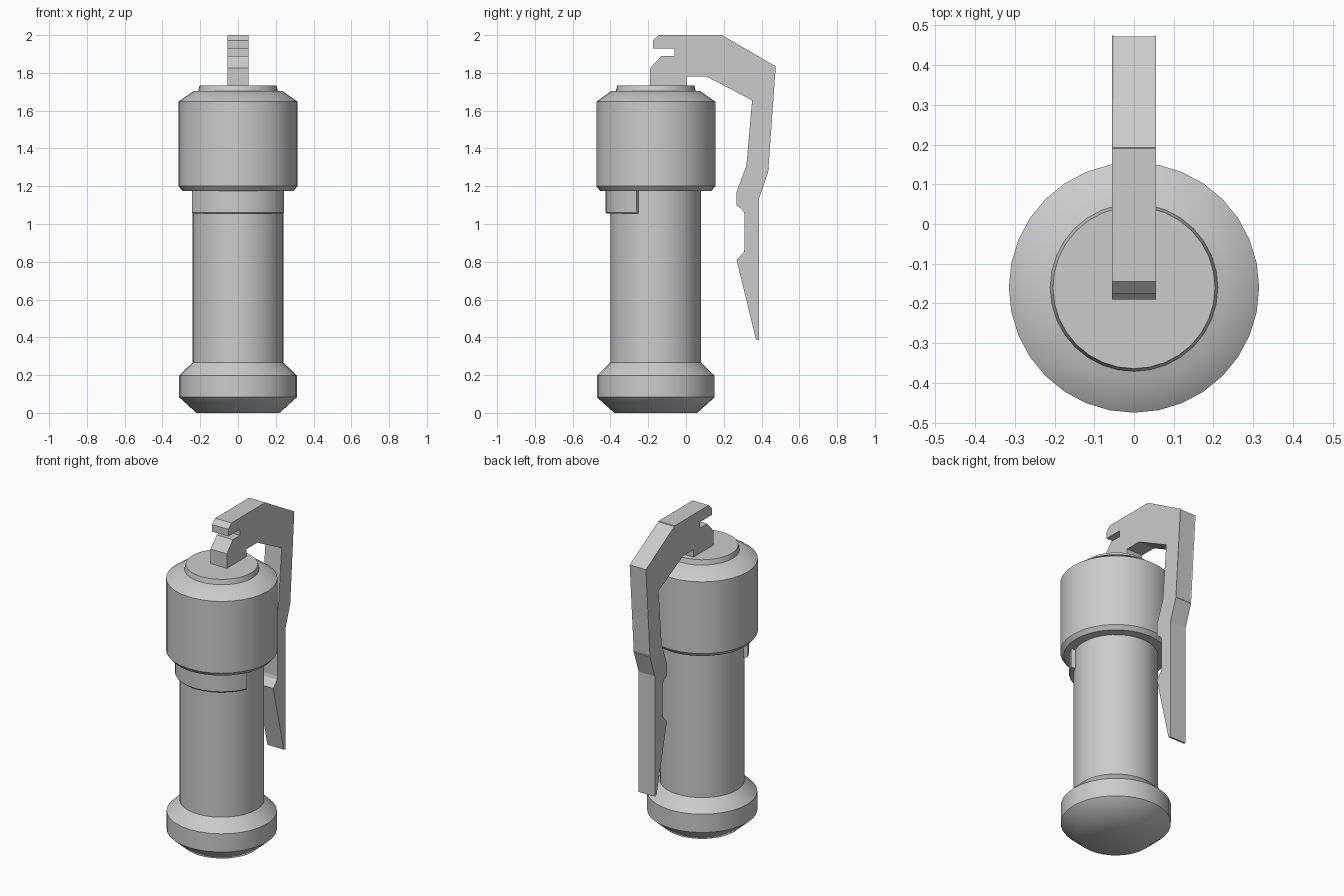
import bpy, bmesh, math

if "Cube" in bpy.data.objects:
    bpy.data.objects.remove(bpy.data.objects["Cube"])

AXIS_Y = -0.16   # body axis
SEG = 32
STEP = 2 * math.pi / SEG


def finish(bm, name, angle=None):
    bmesh.ops.recalc_face_normals(bm, faces=bm.faces[:])
    me = bpy.data.meshes.new(name)
    bm.to_mesh(me)
    bm.free()
    ob = bpy.data.objects.new(name, me)
    bpy.context.collection.objects.link(ob)
    if angle:
        bpy.ops.object.select_all(action='DESELECT')
        ob.select_set(True)
        bpy.context.view_layer.objects.active = ob
        bpy.ops.object.shade_smooth_by_angle(angle=math.radians(angle))
    return ob


def ring(bm, r, z):
    return [bm.verts.new((r * math.cos(i * STEP), AXIS_Y + r * math.sin(i * STEP), z))
            for i in range(SEG)]


def turned(name, profile, angle=43):
    """Closed solid of revolution from (radius, z) points, bottom to top."""
    bm = bmesh.new()
    rings = [ring(bm, r, z) for r, z in profile]
    for a, b in zip(rings, rings[1:]):
        for i in range(SEG):
            j = (i + 1) % SEG
            bm.faces.new((a[i], a[j], b[j], b[i]))
    bm.faces.new(rings[0])
    bm.faces.new(rings[-1])
    return finish(bm, name, angle)


# Turned body parts
turned("base_and_tube", [(0.22, 0), (0.312, 0.083), (0.312, 0.197),
                         (0.24, 0.267), (0.24, 1.19)])
turned("head", [(0.295, 1.176), (0.315, 1.2), (0.315, 1.648), (0.235, 1.704)], 36)
turned("top_cap", [(0.212, 1.70), (0.204, 1.734)])

# Partial clip band around the front of the tube
bm = bmesh.new()
section = [(0.235, 1.055), (0.260, 1.055), (0.265, 1.061), (0.265, 1.18), (0.235, 1.18)]
loops = []
for k in range(-6, 7):
    a = -math.pi / 2 + k * STEP
    loops.append([bm.verts.new((r * math.cos(a), AXIS_Y + r * math.sin(a), z))
                  for r, z in section])
for a, b in zip(loops, loops[1:]):
    for i in range(len(section)):
        j = (i + 1) % len(section)
        bm.faces.new((a[i], a[j], b[j], b[i]))
bm.faces.new(loops[0])
bm.faces.new(loops[-1])
finish(bm, "front_band", 30)

# Lever: side profile (y, z) extruded across x
W = 0.056
lever = [(-0.145, 2.0), (0.19, 2.0), (0.475, 1.835), (0.435, 1.275), (0.387, 1.135),
         (0.387, 0.385), (0.37, 0.39), (0.268, 0.81), (0.305, 0.85), (0.31, 0.87),
         (0.31, 1.055), (0.298, 1.077), (0.268, 1.098), (0.268, 1.17), (0.32, 1.31),
         (0.35, 1.655), (0.11, 1.78), (0.005, 1.78), (0.005, 1.725), (-0.19, 1.725),
         (-0.19, 1.825), (-0.13, 1.89), (-0.06, 1.89), (-0.06, 1.928),
         (-0.175, 1.928), (-0.175, 1.972)]
bm = bmesh.new()
left = [bm.verts.new((-W, y, z)) for y, z in lever]
right = [bm.verts.new((W, y, z)) for y, z in lever]
sides = []
for i in range(len(lever)):
    j = (i + 1) % len(lever)
    sides.append(bm.faces.new((left[i], left[j], right[j], right[i])))
bm.faces.new(left)
bm.faces.new(right)
bmesh.ops.recalc_face_normals(bm, faces=bm.faces[:])
# Shallow inset panel on the outer slope and back
bmesh.ops.inset_region(bm, faces=sides[1:3], thickness=0.006, depth=-0.003)
finish(bm, "lever")
